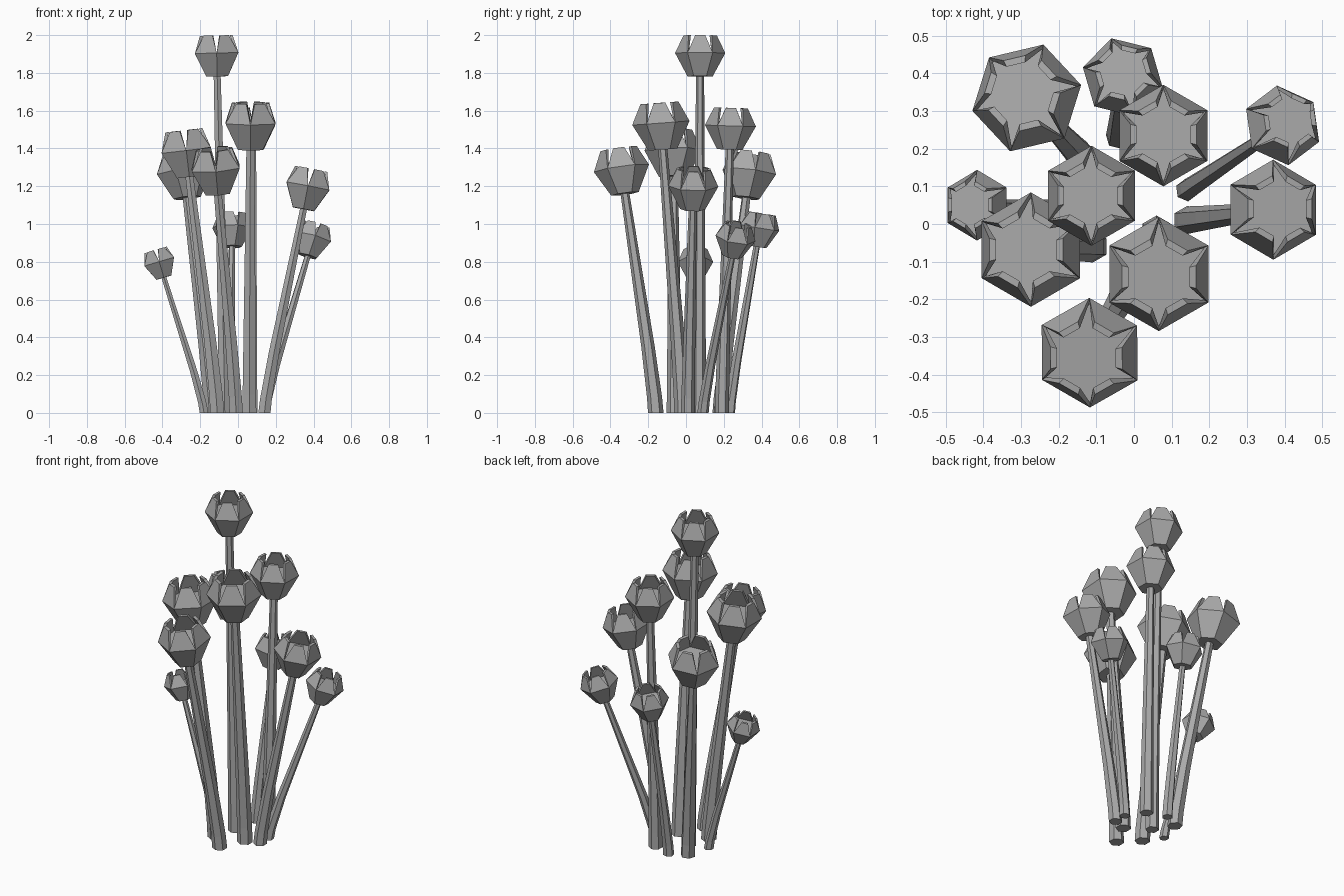
import bpy, bmesh, math
from mathutils import Vector, Matrix

if "Cube" in bpy.data.objects:
    bpy.data.objects.remove(bpy.data.objects["Cube"], do_unlink=True)

grey = bpy.data.materials.new("plain_grey")
grey.use_nodes = True
colour = (0.4, 0.4, 0.4, 1)
grey.diffuse_color = colour
grey.node_tree.nodes["Principled BSDF"].inputs["Base Color"].default_value = colour


def make_object(name, bm):
    bmesh.ops.recalc_face_normals(bm, faces=bm.faces)
    mesh = bpy.data.meshes.new(name)
    bm.to_mesh(mesh)
    bm.free()
    mesh.materials.append(grey)
    obj = bpy.data.objects.new(name, mesh)
    bpy.context.collection.objects.link(obj)
    return obj


def ring(bm, centre, radius, turn, sides=6):
    return [bm.verts.new(Vector(centre) + radius * Vector((math.cos(a), math.sin(a), 0)))
            for a in (turn + math.tau * i / sides for i in range(sides))]


def bridge(bm, low, high):
    n = len(low)
    for i in range(n):
        j = (i + 1) % n
        bm.faces.new((low[i], low[j], high[j], high[i]))


# Six-sided cup with six tapered, thick petals; equator at the origin
def flower_head(name, centre, radius, turn, axis):
    bm = bmesh.new()
    base = ring(bm, (0, 0, -0.93), 0.5, 0)
    rim = ring(bm, (0, 0, 0), 1, 0)
    floor = ring(bm, (0, 0, -0.03), 0.92, 0)
    bm.faces.new(base[::-1])
    bm.faces.new(floor)
    bridge(bm, base, rim)
    for i in range(6):
        j = (i + 1) % 6
        a = math.tau * (i + 0.5) / 6
        out = Vector((math.cos(a), math.sin(a), 0))
        side = Vector((-out.y, out.x, 0))
        up = Vector((0, 0, 0.7))
        o0, o1 = [bm.verts.new(out * 0.65 + side * s * 0.2 + up) for s in (-1, 1)]
        i0, i1 = [bm.verts.new(out * 0.53 + side * s * 0.17 + up) for s in (-1, 1)]
        bm.faces.new((rim[i], rim[j], o1, o0))
        bm.faces.new((o0, o1, i1, i0))
        bm.faces.new((i0, i1, floor[j], floor[i]))
        bm.faces.new((rim[i], o0, i0, floor[i]))
        bm.faces.new((rim[j], floor[j], i1, o1))
    tilt = Vector((0, 0, 1)).rotation_difference(axis).to_matrix().to_4x4()
    bm.transform(Matrix.Translation(centre) @ tilt
                 @ Matrix.Rotation(turn, 4, "Z") @ Matrix.Scale(radius, 4))
    make_object(name, bm)


# Tapered six-sided stem that bends slightly outward above the foot
def stem(name, foot, tip, radius, turn):
    bm = bmesh.new()
    rings = []
    for rise, drift in ((0, 0), (0.07, 0.04), (0.3, 0.25), (1, 1)):
        p = foot.lerp(tip, drift)
        p.z = tip.z * rise
        rings.append(ring(bm, p, radius * (0.28 - 0.12 * rise), turn))
    for low, high in zip(rings, rings[1:]):
        bridge(bm, low, high)
    bm.faces.new(rings[0][::-1])
    bm.faces.new(rings[-1])
    make_object(name, bm)


# Head centre, head radius, turn in degrees, foot x and y
plants = [
    ((-0.285, 0.335, 1.275), 0.149, 13, (-0.14, 0.18)),
    ((-0.03, 0.39, 0.98), 0.109, 46, (-0.045, 0.23)),
    ((0.078, 0.235, 1.52), 0.135, 30, (0.07, 0.19)),
    ((-0.113, 0.075, 1.905), 0.133, 30, (-0.07, 0.07)),
    ((0.066, -0.133, 1.535), 0.152, 30, (0.06, -0.02)),
    ((-0.274, -0.068, 1.39), 0.152, 30, (-0.11, -0.06)),
    ((-0.118, -0.342, 1.295), 0.147, 30, (-0.01, -0.16)),
    ((0.37, 0.038, 1.2), 0.133, 30, (0.14, 0.01)),
    ((0.395, 0.262, 0.925), 0.108, 37, (0.14, 0.09)),
    ((-0.417, 0.05, 0.8), 0.094, 30, (-0.18, 0.04)),
]
for n, (head, radius, degrees, foot) in enumerate(plants, 1):
    centre, ground = Vector(head), Vector((*foot, 0))
    axis = (centre - ground).normalized()
    turn = math.radians(degrees)
    flower_head(f"flower_head_{n}", centre, radius, turn, axis)
    stem(f"stem_{n}", ground, centre - axis * radius * 0.88, radius, turn)
